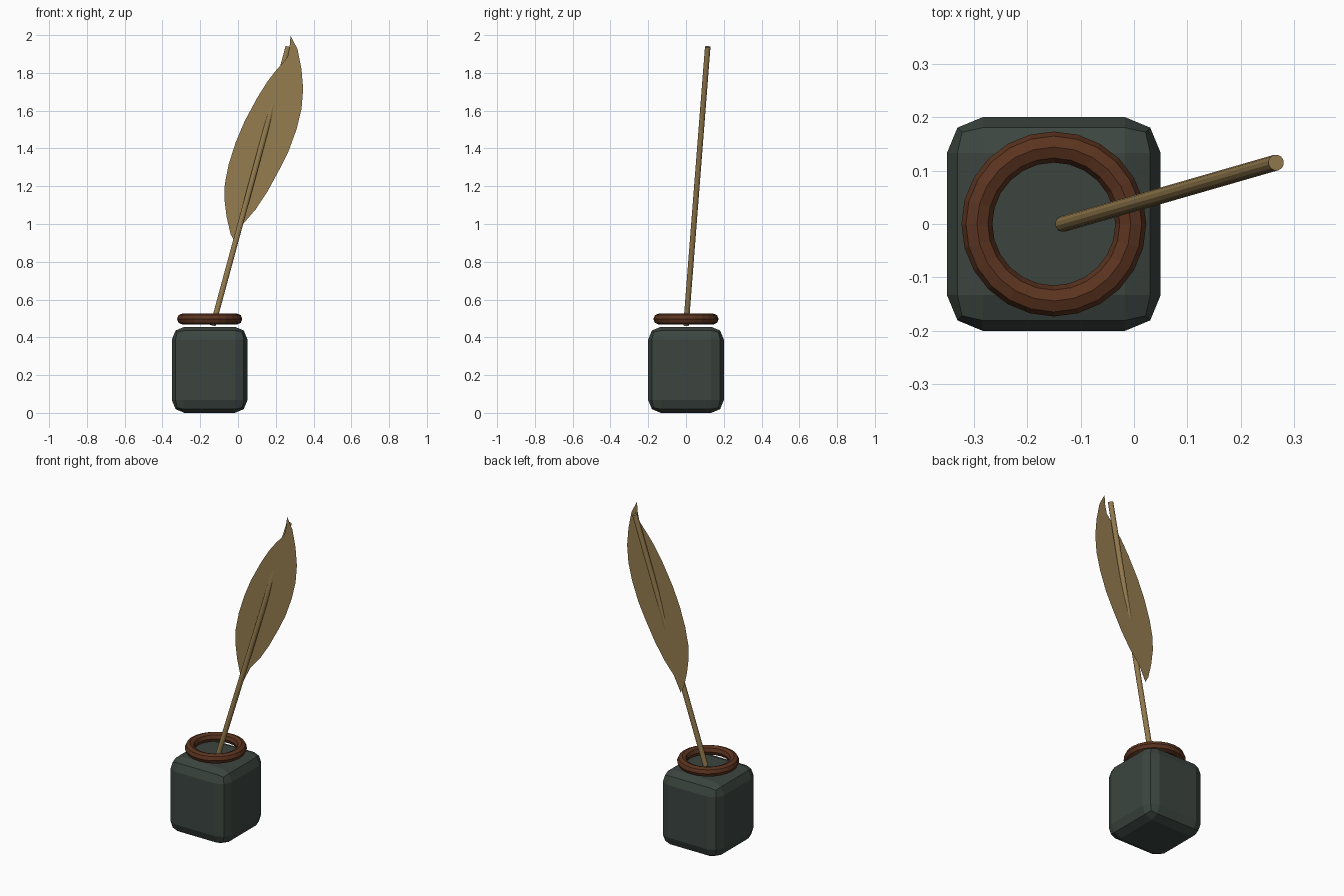
import bpy, bmesh
from mathutils import Vector

if "Cube" in bpy.data.objects:
    bpy.data.objects.remove(bpy.data.objects["Cube"])


def material(name, rgb):
    m = bpy.data.materials.new(name)
    m.diffuse_color = (*rgb, 1)
    m.use_nodes = True
    m.node_tree.nodes["Principled BSDF"].inputs["Base Color"].default_value = m.diffuse_color
    return m


GLASS = material("dark green glass", (0.045, 0.060, 0.051))
COPPER = material("copper brown", (0.105, 0.034, 0.014))
TAN = material("quill tan", (0.30, 0.20, 0.076))


def finish(name, mat):
    ob = bpy.context.object
    ob.name = name
    ob.data.materials.append(mat)
    return ob


# Ink bottle: chamfered block
bpy.ops.mesh.primitive_cube_add(size=1, location=(-0.15, 0, 0.228))
bottle = finish("ink_bottle", GLASS)
bottle.scale = (0.4, 0.4, 0.456)
bpy.ops.object.transform_apply(location=False, rotation=False, scale=True)
bevel = bottle.modifiers.new("rounded_edges", 'BEVEL')
bevel.width = 0.067
bevel.segments = 2

# Rim ring floating just above the bottle
bpy.ops.mesh.primitive_torus_add(location=(-0.15, 0, 0.497), major_radius=0.144,
                                 minor_radius=0.029, major_segments=24, minor_segments=8)
finish("bottle_rim", COPPER)

# Quill shaft: thin leaning rod
low, high = Vector((-0.133, 0, 0.463)), Vector((0.266, 0.115, 1.938))
axis = high - low
bpy.ops.mesh.primitive_cylinder_add(vertices=12, radius=0.015, depth=axis.length,
                                    location=(low + high) / 2,
                                    rotation=axis.to_track_quat('Z', 'Y').to_euler())
finish("quill_shaft", TAN)

# Feather vane: flat leaf that the shaft passes through, outline as (x, z)
right_edge = [(0.278, 1.997), (0.315, 1.926), (0.336, 1.82), (0.345, 1.714), (0.336, 1.608),
              (0.31, 1.502), (0.268, 1.386), (0.22, 1.29), (0.157, 1.174), (0.094, 1.078),
              (0.03, 1.004)]
left_edge = [(-0.018, 0.909), (-0.039, 0.946), (-0.06, 1.036), (-0.072, 1.131), (-0.07, 1.211),
             (-0.049, 1.317), (-0.012, 1.433), (0.035, 1.544), (0.104, 1.672), (0.157, 1.756),
             (0.199, 1.81), (0.24, 1.857), (0.262, 1.884), (0.273, 1.936)]
bm = bmesh.new()
bm.faces.new([bm.verts.new((x, 0.077, z)) for x, z in right_edge + left_edge])
bmesh.ops.recalc_face_normals(bm, faces=bm.faces)
bmesh.ops.triangulate(bm, faces=bm.faces)
mesh = bpy.data.meshes.new("feather_vane")
bm.to_mesh(mesh)
bm.free()
mesh.materials.append(TAN)
bpy.context.collection.objects.link(bpy.data.objects.new("feather_vane", mesh))
